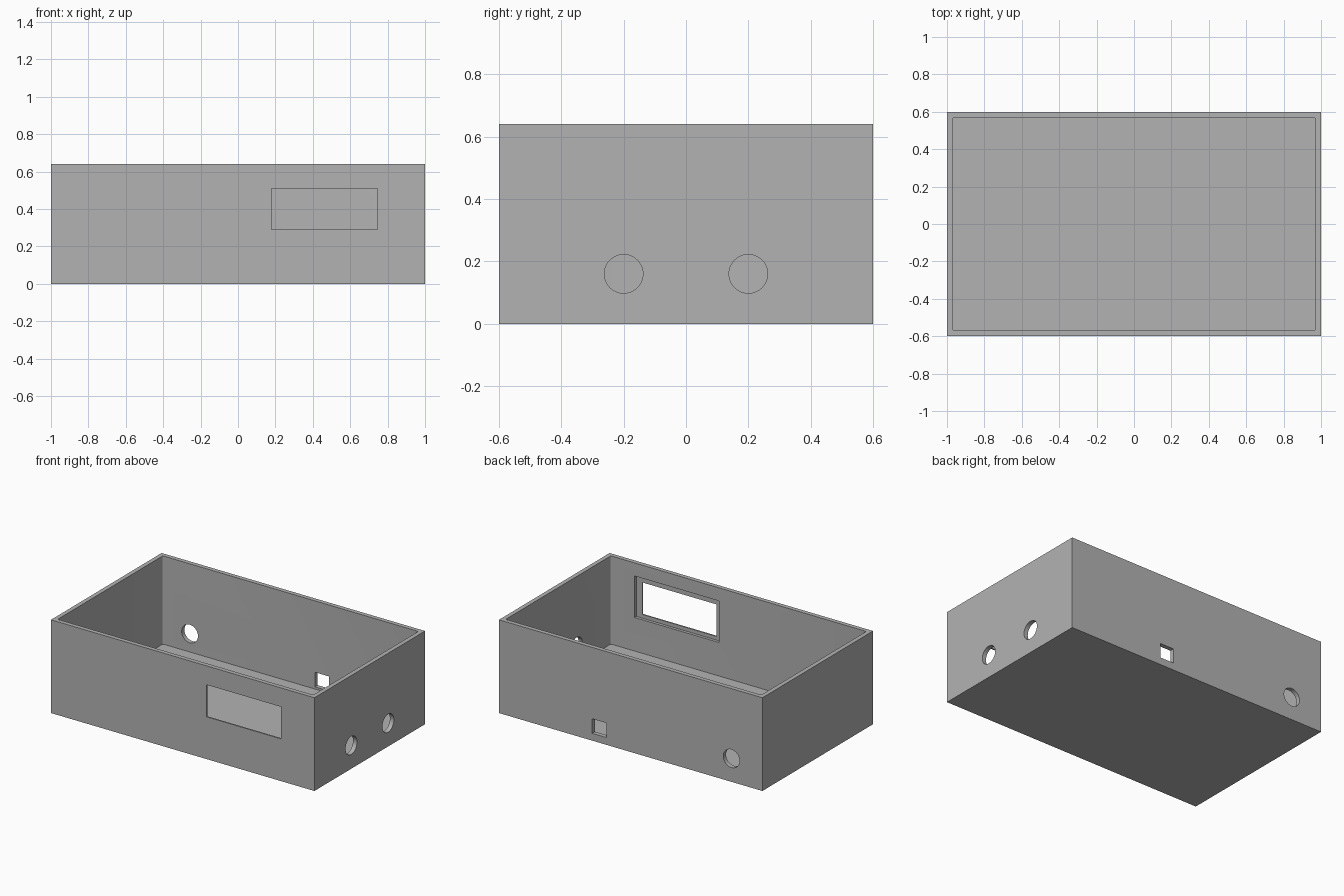
import bpy
import bmesh
from math import pi
from mathutils import Matrix, Vector

cube = bpy.data.objects.get("Cube")
if cube:
    bpy.data.objects.remove(cube, do_unlink=True)

# Overall dimensions
LENGTH, DEPTH, HEIGHT = 2.0, 1.2, 0.64
WALL, FLOOR = 0.03, 0.035
HOLE_Z, HOLE_RADIUS = 0.16, 0.062

grey = bpy.data.materials.new("grey plastic")
grey.use_nodes = True
colour = (0.45, 0.45, 0.45, 1)
grey.diffuse_color = colour
grey.node_tree.nodes["Principled BSDF"].inputs["Base Color"].default_value = colour


def finish(name, bm):
    bmesh.ops.recalc_face_normals(bm, faces=bm.faces)
    mesh = bpy.data.meshes.new(name)
    bm.to_mesh(mesh)
    bm.free()
    mesh.materials.append(grey)
    obj = bpy.data.objects.new(name, mesh)
    bpy.context.collection.objects.link(obj)
    return obj


def block(name, low, high, corner=0):
    """Box between two corners, with optional rounded upright edges."""
    low, high = Vector(low), Vector(high)
    bm = bmesh.new()
    bmesh.ops.create_cube(bm, size=1)
    bmesh.ops.scale(bm, vec=high - low, verts=bm.verts)
    bmesh.ops.translate(bm, vec=(low + high) / 2, verts=bm.verts)
    if corner:
        upright = [e for e in bm.edges
                   if abs(e.verts[0].co.z - e.verts[1].co.z) > 0.1]
        bmesh.ops.bevel(bm, geom=upright, offset=corner, segments=4,
                        profile=0.5, affect='EDGES')
    return finish(name, bm)


def drill(name, centre, axis):
    """Round cutter running along the x or y axis."""
    bm = bmesh.new()
    turn = Matrix.Rotation(pi / 2, 4, 'Y' if axis == 'X' else 'X')
    bmesh.ops.create_cone(bm, cap_ends=True, segments=48, radius1=HOLE_RADIUS,
                          radius2=HOLE_RADIUS, depth=0.2,
                          matrix=Matrix.Translation(centre) @ turn)
    return finish(name, bm)


# Solid enclosure body
x, y = LENGTH / 2, DEPTH / 2
body = block("enclosure", (-x, -y, 0), (x, y, HEIGHT))

cutters = [
    # Open-topped cavity with slightly rounded corners
    block("cavity_cutter", (WALL - x, WALL - y, FLOOR),
          (x - WALL, y - WALL, HEIGHT + 0.1), corner=0.01),
    # Display window, and the wider seat behind it
    block("window_cutter", (0.18, -y - 0.1, 0.29), (0.745, -y + 0.1, 0.51)),
    block("window_seat_cutter", (0.15, -y + 0.01, 0.265),
          (0.79, -y + 0.1, 0.55)),
    # Square port and round cable hole in the back
    block("square_port_cutter", (0.185, y - 0.1, 0.05), (0.292, y + 0.1, 0.15)),
    drill("back_hole_cutter", (-0.765, y, HOLE_Z), 'Y'),
]
# Pair of round holes in the left end
for side in (-1, 1):
    cutters.append(drill("end_hole_cutter", (x, side * 0.2, HOLE_Z), 'X'))

# Cut every opening in turn
bpy.context.view_layer.objects.active = body
body.select_set(True)
for cutter in cutters:
    cut = body.modifiers.new(cutter.name, 'BOOLEAN')
    cut.operation = 'DIFFERENCE'
    cut.solver = 'EXACT'
    cut.object = cutter
    bpy.ops.object.modifier_apply(modifier=cut.name)
    bpy.data.objects.remove(cutter, do_unlink=True)

bpy.ops.object.shade_smooth_by_angle(angle=pi / 6)
